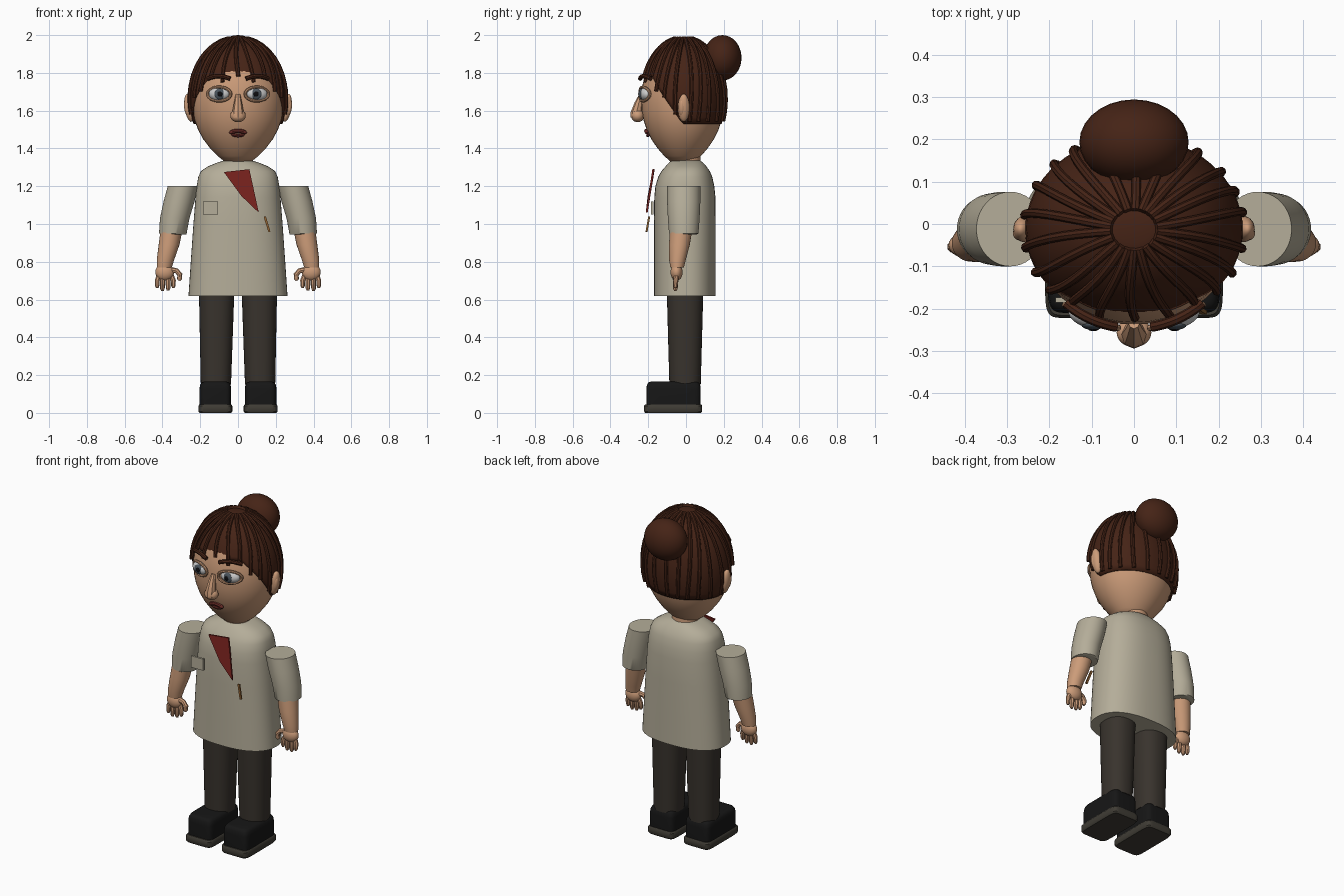
import bpy, bmesh, math
from mathutils import Vector
from math import sin, cos, pi, sqrt

if "Cube" in bpy.data.objects:
    bpy.data.objects.remove(bpy.data.objects["Cube"])


def mat(name, r, g, b):
    m = bpy.data.materials.new(name)
    m.diffuse_color = (r, g, b, 1)
    m.use_nodes = True
    m.node_tree.nodes["Principled BSDF"].inputs["Base Color"].default_value = m.diffuse_color
    return m


SKIN = mat("skin", .60, .33, .19)
HAIR = mat("hair", .06, .017, .008)
SHIRT = mat("shirt", .46, .42, .32)
PANTS = mat("trousers", .04, .033, .026)
SHOE = mat("shoe", .008, .008, .008)
SOLE = mat("sole", .05, .045, .035)
RED = mat("scarf_red", .18, .015, .012)
LIP = mat("lip", .14, .025, .02)
WHITE = mat("eye_white", .75, .76, .78)
IRIS = mat("iris", .07, .09, .11)
BLACK = mat("pupil", .004, .004, .005)
GOLD = mat("pen", .25, .11, .03)


def finish(ob, m, angle=40):
    ob.data.materials.clear()
    ob.data.materials.append(m)
    bpy.ops.object.select_all(action='DESELECT')
    ob.select_set(True)
    bpy.context.view_layer.objects.active = ob
    bpy.ops.object.shade_smooth_by_angle(angle=math.radians(angle))
    return ob


def from_bm(name, bm, m, angle=40):
    bmesh.ops.recalc_face_normals(bm, faces=bm.faces)
    me = bpy.data.meshes.new(name)
    bm.to_mesh(me)
    bm.free()
    ob = bpy.data.objects.new(name, me)
    bpy.context.collection.objects.link(ob)
    return finish(ob, m, angle)


def loft(name, rings, m, e=2.0, n=40, angle=40):
    """Stack of horizontal superellipse rings (cx, cy, z, rx, ry), capped."""
    bm = bmesh.new()
    loops = []
    for cx, cy, z, rx, ry in rings:
        lp = []
        for i in range(n):
            c, s = cos(2 * pi * i / n), sin(2 * pi * i / n)
            lp.append(bm.verts.new((cx + rx * math.copysign(abs(c) ** (2 / e), c),
                                    cy + ry * math.copysign(abs(s) ** (2 / e), s), z)))
        loops.append(lp)
    for a, b in zip(loops, loops[1:]):
        for i in range(n):
            bm.faces.new((a[i], a[(i + 1) % n], b[(i + 1) % n], b[i]))
    bm.faces.new(loops[0][::-1])
    bm.faces.new(loops[-1])
    return from_bm(name, bm, m, angle)


def ball(name, loc, r, m, rot=(0, 0, 0)):
    bpy.ops.mesh.primitive_uv_sphere_add(segments=28, ring_count=16, location=loc, rotation=rot)
    ob = bpy.context.object
    ob.name, ob.scale = name, r
    return finish(ob, m, 60)


def tube(name, pts, r, m, radii=None, cyclic=False):
    cu = bpy.data.curves.new(name, 'CURVE')
    cu.dimensions, cu.bevel_depth, cu.bevel_resolution, cu.use_fill_caps = '3D', r, 2, True
    sp = cu.splines.new('POLY')
    sp.points.add(len(pts) - 1)
    for i, p in enumerate(pts):
        sp.points[i].co = (*p, 1)
        sp.points[i].radius = radii[i] if radii else 1
    sp.use_cyclic_u = cyclic
    ob = bpy.data.objects.new(name, cu)
    bpy.context.collection.objects.link(ob)
    bpy.ops.object.select_all(action='DESELECT')
    ob.select_set(True)
    bpy.context.view_layer.objects.active = ob
    bpy.ops.object.convert(target='MESH')
    return finish(bpy.context.object, m)


def slab(name, outline, thick, m):
    """Thin panel from (x, y, z) outline, extruded backwards."""
    bm = bmesh.new()
    f = bm.faces.new([bm.verts.new(p) for p in outline])
    g = bmesh.ops.extrude_face_region(bm, geom=[f])
    bmesh.ops.translate(bm, verts=[v for v in g['geom'] if isinstance(v, bmesh.types.BMVert)],
                        vec=(0, thick, 0))
    return from_bm(name, bm, m, 20)


# Head and neck
HEAD = [(1.33, .07), (1.36, .108), (1.40, .147), (1.45, .185), (1.50, .212), (1.55, .23),
        (1.60, .24), (1.66, .244), (1.73, .238), (1.80, .217), (1.87, .178), (1.93, .115), (1.96, .04)]
HY, HK = -.018, .9
loft("head", [(0, HY, z, r, r * HK) for z, r in HEAD], SKIN, angle=60)
loft("neck", [(0, 0, 1.28, .08, .08), (0, 0, 1.38, .075, .075)], SKIN)


def face_y(x, z):
    for (z0, r0), (z1, r1) in zip(HEAD, HEAD[1:]):
        if z0 <= z <= z1:
            r = r0 + (r1 - r0) * (z - z0) / (z1 - z0)
            return HY - HK * sqrt(max(0, r * r - x * x))


# Hair cap with a fringe line that rises towards the face
CY, CZ, RX, RY, RZ = -.013, 1.66, .257, .22, .325


def hair_pt(a, z, off=0):
    k = sqrt(max(0, 1 - ((z - CZ) / RZ) ** 2))
    return Vector(((RX * k + off) * cos(a), CY + (RY * k + off) * sin(a), z + off * (z - CZ) / RZ))


def hair_edge(a):
    return 1.53 + .25 * min(1, max(0, (-.02 - CY - RY * sin(a)) / .17))


bm = bmesh.new()
N, M = 64, 16
grid = []
for i in range(N):
    a = 2 * pi * i / N
    t0, t1 = math.asin((hair_edge(a) - CZ) / RZ), 1.42
    grid.append([bm.verts.new(hair_pt(a, CZ + RZ * sin(t0 + (t1 - t0) * j / M))) for j in range(M + 1)])
for i in range(N):
    p, q = grid[i], grid[(i + 1) % N]
    for j in range(M):
        bm.faces.new((p[j], q[j], q[j + 1], p[j + 1]))
bm.faces.new([g[M] for g in grid])
cap = from_bm("hair_cap", bm, HAIR, 60)
sol = cap.modifiers.new("thickness", 'SOLIDIFY')
sol.thickness, sol.offset = .014, -1

# Hair strands radiating from the crown
S = 22
for i in range(S):
    a = 2 * pi * (i + .5) / S
    front = sin(a) < -.5
    low = hair_edge(a) - (.03 if front and i % 2 else 0) + (0 if front else .015)
    t0 = math.asin((low - CZ) / RZ)
    pts = [hair_pt(a + .06 * sin(3 * k / 10 + i), CZ + RZ * sin(1.38 + (t0 - 1.38) * k / 10), .004)
           for k in range(11)]
    tube("hair_strand", pts, .011, HAIR)
ball("hair_bun", (0, .193, 1.88), (.129, .101, .12), HAIR)

# Nose
tube("nose_bridge", [(0, -.235, 1.685), (0, -.25, 1.64), (0, -.262, 1.59), (0, -.262, 1.565)],
     .036, SKIN, [.35, .6, .85, .9])
ball("nose_tip", (0, -.256, 1.573), (.041, .035, .034), SKIN)

# Mouth
xs = [(-.045 + .09 * k / 10) for k in range(11)]
tube("upper_lip", [(x, face_y(x, 1.49) - .007, 1.493 - 6 * x * x) for x in xs], .011, LIP,
     [.5] + [1] * 9 + [.5])
tube("lower_lip", [(x * .8, face_y(x, 1.475) - .005, 1.468 + 5 * x * x) for x in xs], .009, LIP,
     [.5] + [1] * 9 + [.5])

for s in (-1, 1):
    # Eyes, lids and brows
    ex, ez = s * .1, 1.688
    ball("eye", (ex, -.214, ez), (.056, .032, .036), WHITE, (0, 0, s * .2))
    ball("iris", (s * .097, -.237, ez), (.028, .013, .029), IRIS)
    ball("pupil", (s * .096, -.246, ez), (.014, .007, .015), BLACK)
    ring = [2 * pi * k / 24 for k in range(24)]
    tube("eyelid", [(ex + .062 * cos(t), face_y(ex + .062 * cos(t), ez) - .012, ez + .037 * sin(t))
                    for t in ring], .008, SKIN, cyclic=True)
    tube("eyebrow", [(s * (.042 + .118 * k / 8), face_y(s * (.042 + .118 * k / 8), 1.76) - .022,
                      1.758 + .025 * sin(pi * (.15 + .7 * k / 8))) for k in range(9)], .012, HAIR)
    # Ears
    ball("ear", (s * .258, -.012, 1.615), (.025, .031, .074), SKIN, (0, s * .15, 0))
    ball("ear_inner", (s * .268, -.022, 1.615), (.017, .017, .045), SKIN, (0, s * .15, 0))

    # Sleeve and forearm
    loft("sleeve", [(s * .335, -.012, .945, .062, .070), (s * .345, -.012, .95, .073, .078),
                    (s * .335, -.012, 1.03, .078, .084), (s * .312, -.012, 1.12, .082, .088),
                    (s * .292, -.012, 1.2, .08, .088)], SHIRT)
    loft("forearm", [(s * .39, -.047, .77, .04, .036), (s * .384, -.045, .81, .046, .044),
                     (s * .365, -.035, .89, .055, .055), (s * .35, -.025, .98, .058, .06)], SKIN)
    # Hand with four fingers and a thumb
    ball("palm", (s * .388, -.05, .745), (.05, .032, .045), SKIN)
    for k, (x, z) in enumerate([(.342, .665), (.370, .652), (.400, .650), (.428, .664)]):
        x0 = .388 + (x - .388) * .7
        tube("finger", [(s * x0, -.05, .735), (s * x, -.054, .70), (s * x, -.056, z + .008),
                        (s * x, -.056, z - .004)], .0135, SKIN, [1, 1, .9, .5])
    tube("thumb", [(s * .36, -.052, .757), (s * .325, -.058, .752), (s * .308, -.06, .732),
                   (s * .310, -.06, .708), (s * .312, -.06, .70)], .014, SKIN, [1.2, 1, 1, .9, .5])

    # Trouser leg
    loft("trouser_leg", [(s * .117, -.005, .15, .08, .083), (s * .115, -.005, .4, .087, .09),
                         (s * .113, -.005, .66, .094, .097)], PANTS, e=2.3)
    # Shoe and sole
    loft("shoe", [(s * .12, -.066, .04, .084, .144), (s * .12, -.066, .125, .084, .144),
                  (s * .12, -.066, .148, .081, .141), (s * .12, -.066, .161, .073, .133),
                  (s * .12, -.066, .165, .062, .122)], SHOE, e=7, n=48)
    loft("shoe_sole", [(s * .12, -.068, 0, .084, .148), (s * .12, -.068, .008, .09, .154),
                       (s * .12, -.068, .037, .09, .154), (s * .12, -.068, .045, .084, .148)],
         SOLE, e=8, n=48)

# Tunic body
loft("tunic", [(0, -.006, .62, .262, .163), (0, -.006, .8, .25, .163), (0, -.006, 1.0, .236, .163),
               (0, -.006, 1.14, .225, .162), (0, -.006, 1.2, .219, .156), (0, -.004, 1.25, .21, .143),
               (0, -.002, 1.28, .196, .128), (0, 0, 1.305, .16, .108), (0, 0, 1.325, .11, .09),
               (0, 0, 1.336, .075, .075)], SHIRT, e=2.4, n=56)

# Scarf, pocket and pen
slab("scarf", [(-.075, -.178, 1.275), (.06, -.178, 1.29), (.11, -.213, 1.06), (.018, -.203, 1.148)],
     .01, RED)
slab("pocket", [(-.185, -.185, 1.05), (-.105, -.185, 1.05), (-.105, -.185, 1.12), (-.185, -.185, 1.12)],
     .012, SHIRT)
slab("pen", [(.136, -.2, 1.038), (.148, -.2, 1.04), (.172, -.214, .96), (.161, -.214, .957)], .01, GOLD)
